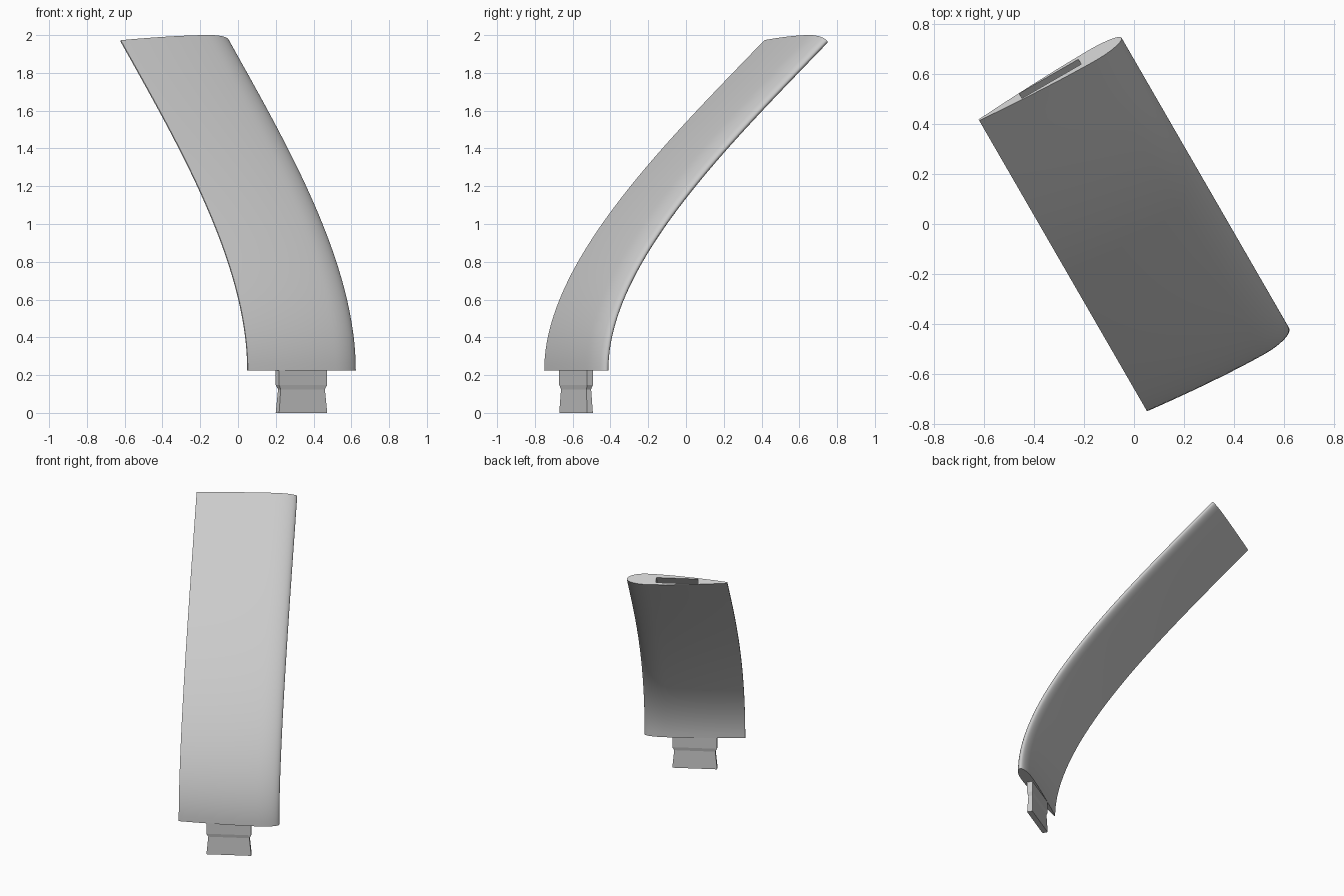
import bpy, bmesh, math
from mathutils import Matrix, Vector

cube = bpy.data.objects.get("Cube")
if cube:
    bpy.data.objects.remove(cube, do_unlink=True)

grey = bpy.data.materials.new("matte_grey")
grey.use_nodes = True
GREY = (0.6, 0.6, 0.6, 1)
grey.diffuse_color = GREY
grey.node_tree.nodes["Principled BSDF"].inputs["Base Color"].default_value = GREY

TURN = Matrix.Rotation(math.radians(30), 4, "Z")
# Spine control points, in the plane across the chord
SPINE = [Vector((0, -0.672, 0.225)), Vector((0, -0.672, 0.8)),
         Vector((0, 0.078, 1.435)), Vector((0, 0.672, 1.97))]


def loft(name, rings, matrix=Matrix()):
    """Skin a list of closed rings and cap both ends."""
    bm = bmesh.new()
    loops = [[bm.verts.new(matrix @ Vector(p)) for p in ring] for ring in rings]
    for a, b in zip(loops, loops[1:]):
        for i in range(len(a)):
            j = (i + 1) % len(a)
            bm.faces.new((a[i], a[j], b[j], b[i]))
    bm.faces.new(loops[0][::-1])
    bm.faces.new(loops[-1])
    bmesh.ops.recalc_face_normals(bm, faces=bm.faces)
    mesh = bpy.data.meshes.new(name)
    bm.to_mesh(mesh)
    bm.free()
    mesh.materials.append(grey)
    obj = bpy.data.objects.new(name, mesh)
    bpy.context.collection.objects.link(obj)
    return obj


def activate(obj):
    bpy.ops.object.select_all(action="DESELECT")
    obj.select_set(True)
    bpy.context.view_layer.objects.active = obj


def spine(t):
    """Point and unit tangent on the cubic spine."""
    a, b, c, d = SPINE
    s = 1 - t
    point = a * s**3 + b * 3 * s * s * t + c * 3 * s * t * t + d * t**3
    tangent = (b - a) * s * s + (c - b) * 2 * s * t + (d - c) * t * t
    return point, tangent.normalized()


def thickness(x):
    """Foil fullness from the round nose (0) to the thin tail (1)."""
    if x < 0.2:
        return math.sqrt(max(0, 1 - (1 - x / 0.2) ** 2))
    return 1 - 0.9 * ((x - 0.2) / 0.8) ** 1.6


def foil(half_chord=0.33, front=0.041, back=0.033, n=28):
    xs = [1 - math.cos(math.pi / 2 * i / n) for i in range(n + 1)]
    outer = [(half_chord * (1 - 2 * x), -front * thickness(x)) for x in xs]
    inner = [(half_chord * (1 - 2 * x), back * thickness(x)) for x in xs[1:]]
    return outer + inner[::-1]


def rect(half_u, half_v, z):
    return [(-half_u, -half_v, z), (half_u, -half_v, z),
            (half_u, half_v, z), (-half_u, half_v, z)]


# Curved foil blade, section kept square to the spine
rings = []
for k in range(49):
    point, tan = spine(k / 48)
    side = Vector((0, tan.z, -tan.y))
    rings.append([point + Vector((u, 0, 0)) + side * v for u, v in foil()])
blade = loft("blade", rings, TURN)

# Socket cut into the blade tip
tip, tan = spine(1)
side = Vector((0, tan.z, -tan.y))
frame = Matrix((Vector((1, 0, 0)), side, tan)).transposed().to_4x4()
frame.translation = tip
cutter = loft("socket_cutter", [rect(0.137, 0.017, -0.2), rect(0.137, 0.017, 0.05)],
              TURN @ frame)
cutter.hide_render = True
activate(blade)
cut = blade.modifiers.new("socket", "BOOLEAN")
cut.operation = "DIFFERENCE"
cut.solver = "EXACT"
cut.object = cutter
bpy.ops.object.modifier_apply(modifier=cut.name)
bpy.data.objects.remove(cutter, do_unlink=True)
bpy.ops.object.shade_smooth_by_angle(angle=math.radians(35))

# Waisted tang under the root
root = Matrix.Translation((0, SPINE[0].y, 0))
loft("tang", [rect(0.147, 0.018, 0), rect(0.135, 0.014, 0.125),
              rect(0.147, 0.018, 0.148), rect(0.147, 0.018, 0.235)], TURN @ root)
